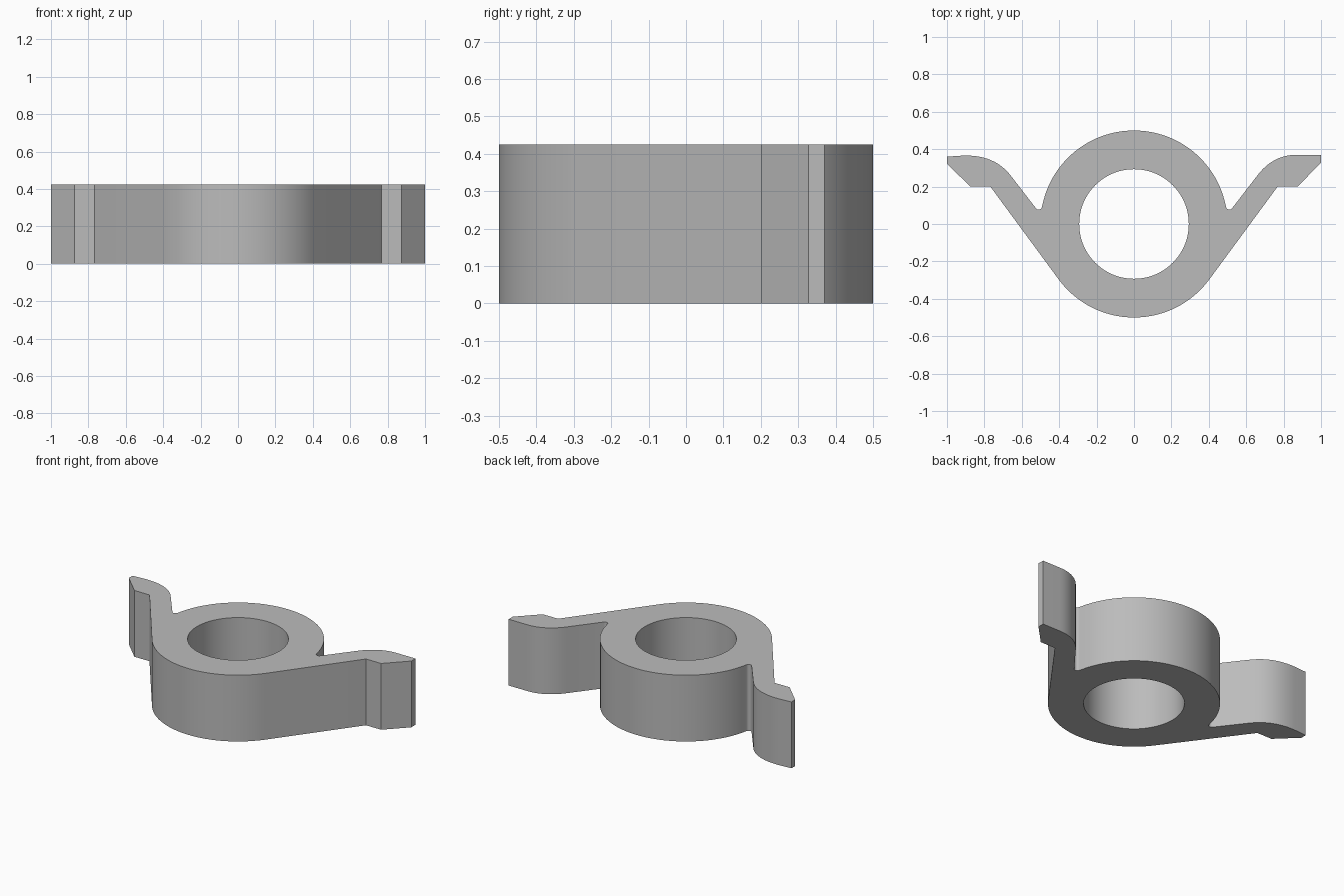
import bpy
import bmesh
from math import cos, sin, radians
from mathutils import Vector

cube = bpy.data.objects.get("Cube")
if cube:
    bpy.data.objects.remove(cube, do_unlink=True)

HEIGHT = 0.425
OUTER, BORE = 0.5, 0.293


def arc(cx, cy, r, start, end, n):
    """Points on an arc, angles in degrees."""
    angles = [radians(start + (end - start) * i / n) for i in range(n + 1)]
    return [Vector((cx + r * cos(a), cy + r * sin(a))) for a in angles]


def bend(a, corner, b, n=12):
    """Smooth bend from a to b, pulled towards the corner."""
    a, corner, b = Vector(a), Vector(corner), Vector(b)
    return [a.lerp(corner, i / n).lerp(corner.lerp(b, i / n), i / n) for i in range(n + 1)]


def half_outline(tip_low, tip_top, bend_start, bend_corner):
    """One side, from the front of the ring round the wing to the back."""
    pts = arc(0, 0, OUTER, -90, -36.5, 20)
    pts += [Vector(p) for p in ((0.768, 0.2), (0.875, 0.2), (1, tip_low), (1, tip_top))]
    pts += bend(bend_start, bend_corner, (0.66, 0.26))
    pts += arc(0.51, 0.095, 0.018, -37, -170, 8)
    pts += arc(0, 0, OUTER, 12, 90, 28)
    return pts


# Ring with two wings: outline and bore, filled and extruded
left = half_outline(0.328, 0.37, (0.87, 0.37), (0.743, 0.37))
right = half_outline(0.322, 0.36, (0.91, 0.366), (0.745, 0.37))
outline = left + [Vector((-p.x, p.y)) for p in reversed(right[1:-1])]
bore = arc(0, 0, BORE, 0, 360, 72)[:-1]

bm = bmesh.new()
edges = []
for loop in (outline, bore):
    verts = [bm.verts.new((p.x, p.y, 0)) for p in loop]
    edges += [bm.edges.new((v, verts[i - 1])) for i, v in enumerate(verts)]
bmesh.ops.triangle_fill(bm, edges=edges, use_beauty=True, use_dissolve=False)
grown = bmesh.ops.extrude_face_region(bm, geom=bm.faces[:], use_keep_orig=True)
top = [g for g in grown["geom"] if isinstance(g, bmesh.types.BMVert)]
bmesh.ops.translate(bm, verts=top, vec=(0, 0, HEIGHT))
bmesh.ops.recalc_face_normals(bm, faces=bm.faces[:])

mesh = bpy.data.meshes.new("winged_ring")
bm.to_mesh(mesh)
bm.free()
ring = bpy.data.objects.new("winged_ring", mesh)
bpy.context.collection.objects.link(ring)

# Plain grey
grey = bpy.data.materials.new("plain_grey")
grey.use_nodes = True
colour = (0.5, 0.5, 0.5, 1)
grey.diffuse_color = colour
grey.node_tree.nodes["Principled BSDF"].inputs["Base Color"].default_value = colour
mesh.materials.append(grey)

# Smooth walls, sharp rims
bpy.ops.object.select_all(action="DESELECT")
ring.select_set(True)
bpy.context.view_layer.objects.active = ring
bpy.ops.object.shade_smooth_by_angle(angle=radians(25))
